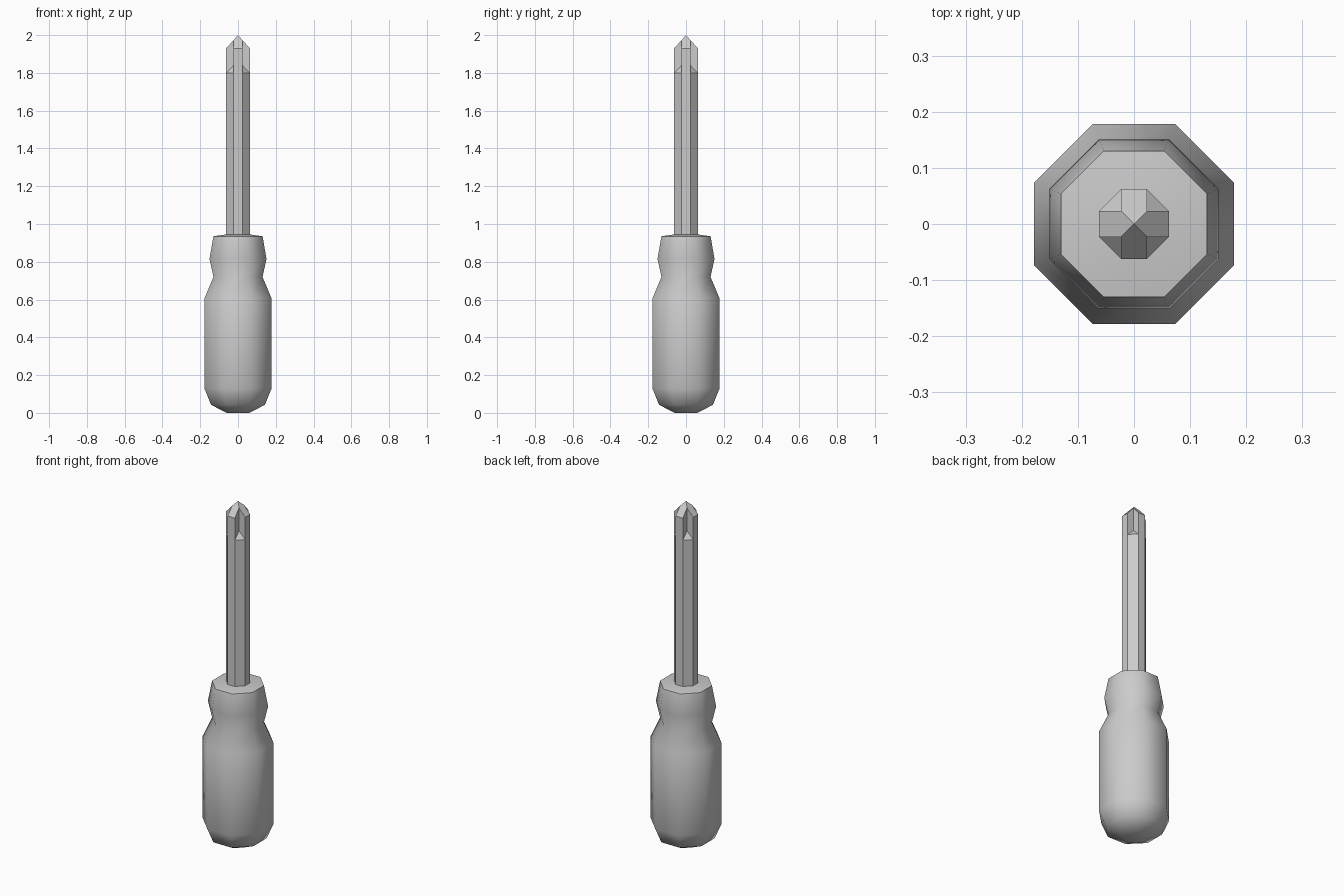
import bpy, bmesh, math
from mathutils import Matrix, Vector

if "Cube" in bpy.data.objects:
    bpy.data.objects.remove(bpy.data.objects["Cube"])


def finish(bm, name, angle):
    bmesh.ops.remove_doubles(bm, verts=bm.verts, dist=0.0005)
    bmesh.ops.recalc_face_normals(bm, faces=bm.faces)
    mesh = bpy.data.meshes.new(name)
    bm.to_mesh(mesh)
    bm.free()
    obj = bpy.data.objects.new(name, mesh)
    bpy.context.collection.objects.link(obj)
    bpy.ops.object.select_all(action='DESELECT')
    obj.select_set(True)
    bpy.context.view_layer.objects.active = obj
    if angle:
        bpy.ops.object.shade_smooth_by_angle(angle=math.radians(angle))
    return obj


# Handle: eight-sided lathe, profile is (distance to flat, height)
profile = [(0.06, 0.0), (0.143, 0.043), (0.178, 0.13), (0.178, 0.605),
           (0.13, 0.72), (0.151, 0.815), (0.13, 0.935), (0.062, 0.945)]
bm = bmesh.new()
rings = []
for flat, z in profile:
    r = flat / math.cos(math.pi / 8)
    rings.append([bm.verts.new((r * math.cos((i + 0.5) * math.pi / 4),
                                r * math.sin((i + 0.5) * math.pi / 4), z))
                  for i in range(8)])
for low, high in zip(rings, rings[1:]):
    for i in range(8):
        j = (i + 1) % 8
        bm.faces.new((low[i], low[j], high[j], high[i]))
bm.faces.new(rings[0])
bm.faces.new(rings[-1])
finish(bm, "handle", 60)

# Shaft with cross tip: one quadrant repeated four times
a, b = 0.0625, 0.023            # half width, half fin thickness
z0, z1, zf, z2, ztop = 0.93, 1.80, 1.84, 1.93, 2.0
zc = ztop - (ztop - z2) * b / a  # height of the inner corner on the sloped tip
bm = bmesh.new()
for k in range(4):
    rot = Matrix.Rotation(k * math.pi / 2, 3, 'Z')
    quarter = Matrix.Rotation(math.pi / 2, 3, 'Z')

    def A(z): return Vector((a, b, z))
    def B(z): return Vector((b, a, z))
    def C(z): return Vector((b, b, z))
    def nextA(z): return quarter @ A(z)

    apex = Vector((0, 0, ztop))
    faces = [
        (A(z0), B(z0), B(z1), A(z1)),                              # diagonal side
        (A(z1), B(z1), C(zf)),                                     # groove floor
        (A(z1), C(zf), C(zc), A(z2)),                              # groove walls
        (C(zf), B(z1), B(z2), C(zc)),
        (B(z0), nextA(z0), nextA(z1), nextA(z2), B(z2), B(z1)),    # fin side
        (B(z2), nextA(z2), quarter @ C(zc), apex, C(zc)),          # fin top
    ]
    for pts in faces:
        bm.faces.new([bm.verts.new(rot @ p) for p in pts])
finish(bm, "shaft", 0)
